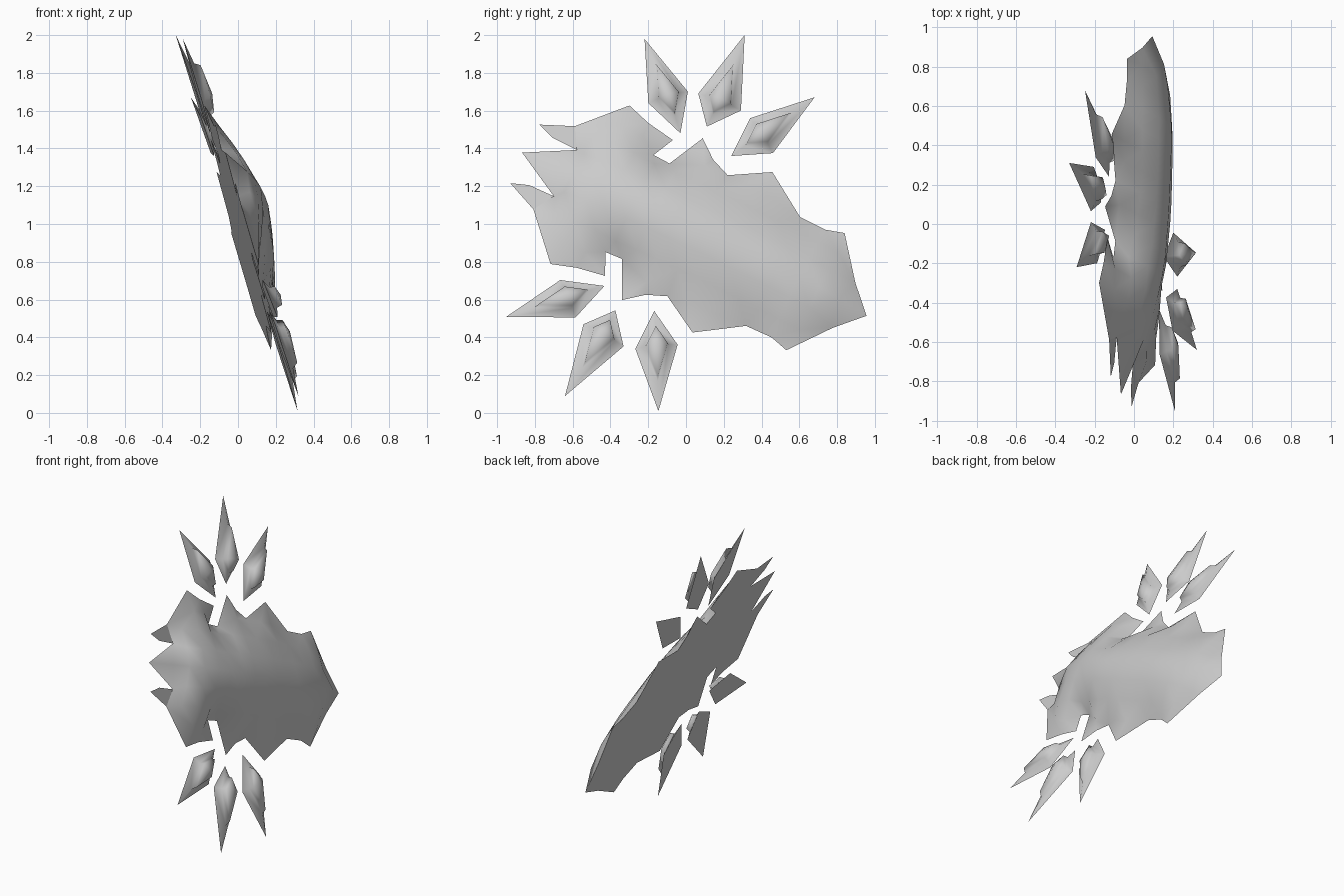
import bpy, bmesh, math
from mathutils import Vector, Matrix
from mathutils.geometry import delaunay_2d_cdt, intersect_point_line

cube = bpy.data.objects.get("Cube")
if cube:
    bpy.data.objects.remove(cube, do_unlink=True)

grey = bpy.data.materials.new("plain grey")
grey.use_nodes = True
tone = (0.6, 0.6, 0.6, 1)
grey.diffuse_color = tone
grey.node_tree.nodes["Principled BSDF"].inputs["Base Color"].default_value = tone

# Tilted frame: u runs along the plate, v across it, w out of its domed face
U = Vector((0.079, 0.901, -0.427)).normalized()
V = Vector((-0.291, 0.426, 0.856)).normalized()
W = U.cross(V)
FRAME = Matrix.Translation((-0.005, -0.165, 1.045)) @ Matrix((U, V, W)).transposed().to_4x4()


def finish(name, bm, angle):
    bmesh.ops.recalc_face_normals(bm, faces=bm.faces)
    bm.transform(FRAME)
    mesh = bpy.data.meshes.new(name)
    bm.to_mesh(mesh)
    bm.free()
    mesh.materials.append(grey)
    ob = bpy.data.objects.new(name, mesh)
    bpy.context.collection.objects.link(ob)
    bpy.ops.object.select_all(action='DESELECT')
    ob.select_set(True)
    bpy.context.view_layer.objects.active = ob
    bpy.ops.object.shade_smooth_by_angle(angle=math.radians(angle))


# Half outline of the plate, from the middle spike to the blunt point
half = [(-.78, 0), (-.526, .143), (-.67, .146), (-.764, .181), (-.592, .257),
        (-.381, .49), (-.249, .447), (-.093, .42), (-.149, .30), (-.053, .295),
        (.045, .50), (.1445, .418), (.251, .374), (.456, .496), (.695, .336),
        (.844, .333), (.944, .362), (1.112, .14), (1.244, 0)]
outline = [Vector(p) for p in half] + [Vector((u, -v)) for u, v in half[-2:0:-1]]
count = len(outline)
edges = [(i, (i + 1) % count) for i in range(count)]

# Height of the ridge, and half width over which it slopes down to the rim
ridge = [(-.78, 0), (-.5, .09), (-.3, .145), (-.05, .175), (.3, .17),
         (.7, .15), (1.05, .09), (1.244, 0)]
width = [(-.78, .2), (-.55, .25), (-.38, .48), (-.25, .44), (-.1, .31),
         (0, .38), (.3, .44), (.7, .36), (.95, .36), (1.244, .1)]


def sample(curve, u):
    for (u0, a), (u1, b) in zip(curve, curve[1:]):
        if u <= u1:
            return a + (b - a) * (u - u0) / (u1 - u0)


def dome(u, v):
    t = min(1, abs(v) / sample(width, u))
    return sample(ridge, u) * (1 - t ** 1.4)


def inside(p):
    hit = False
    for i, j in edges:
        a, b = outline[i], outline[j]
        if (a.y > p.y) != (b.y > p.y) and p.x < a.x + (p.y - a.y) * (b.x - a.x) / (b.y - a.y):
            hit = not hit
        q, t = intersect_point_line(p, a, b)
        t = min(1, max(0, t))
        if (a.lerp(b, t) - p).length < 0.05:
            return False
    return hit


# Plate: domed face over a flat back, sharing the jagged rim
step = 0.12
grid = [Vector((-.72 + i * step, j * step)) for i in range(17) for j in range(-4, 5)]
points = outline + [p for p in grid if inside(p)]
verts, _, tris, origin, _, _ = delaunay_2d_cdt(points, edges, [list(range(count))], 1, 1e-5)
bm = bmesh.new()
front, back = [], []
for p, src in zip(verts, origin):
    rim = any(i < count for i in src)
    front.append(bm.verts.new((p.x, p.y, 0 if rim else dome(p.x, p.y))))
    back.append(front[-1] if rim else bm.verts.new((p.x, p.y, 0)))
for tri in tris:
    bm.faces.new([front[i] for i in tri])
    if any(front[i] is not back[i] for i in tri):
        bm.faces.new([back[i] for i in reversed(tri)])
finish("jagged_plate", bm, 60)

# Shards: kites with a sloped border, a narrow steep step and a shallow peak
kites = {
    "front": [(-.467, .859), (-.136, .698), (-.073, .472), (-.297, .547)],
    "middle": [(0, 1.116), (.161, .729), (.037, .568), (-.082, .713)],
    "rear": [(.480, .970), (.414, .592), (.223, .479), (.223, .713)],
}
levels = [(1, 0), (.56, .022), (.5, .052)]
for place, kite in kites.items():
    for side, sign in (("upper", 1), ("lower", -1)):
        bm = bmesh.new()
        corners = [Vector((u, v * sign)) for u, v in kite]
        # the centre sits where the kite is widest
        mid = (corners[1] + corners[3]) / 2
        rings = []
        for scale, height in levels:
            rings.append([bm.verts.new((*mid.lerp(c, scale), height)) for c in corners])
        for low, high in zip(rings, rings[1:]):
            for i in range(4):
                k = (i + 1) % 4
                bm.faces.new((low[i], low[k], high[k], high[i]))
        peak = bm.verts.new((*mid, .07))
        for i in range(4):
            bm.faces.new((rings[-1][i], rings[-1][(i + 1) % 4], peak))
        bm.faces.new(rings[0][::-1])
        finish(f"{side}_{place}_shard", bm, 100)
